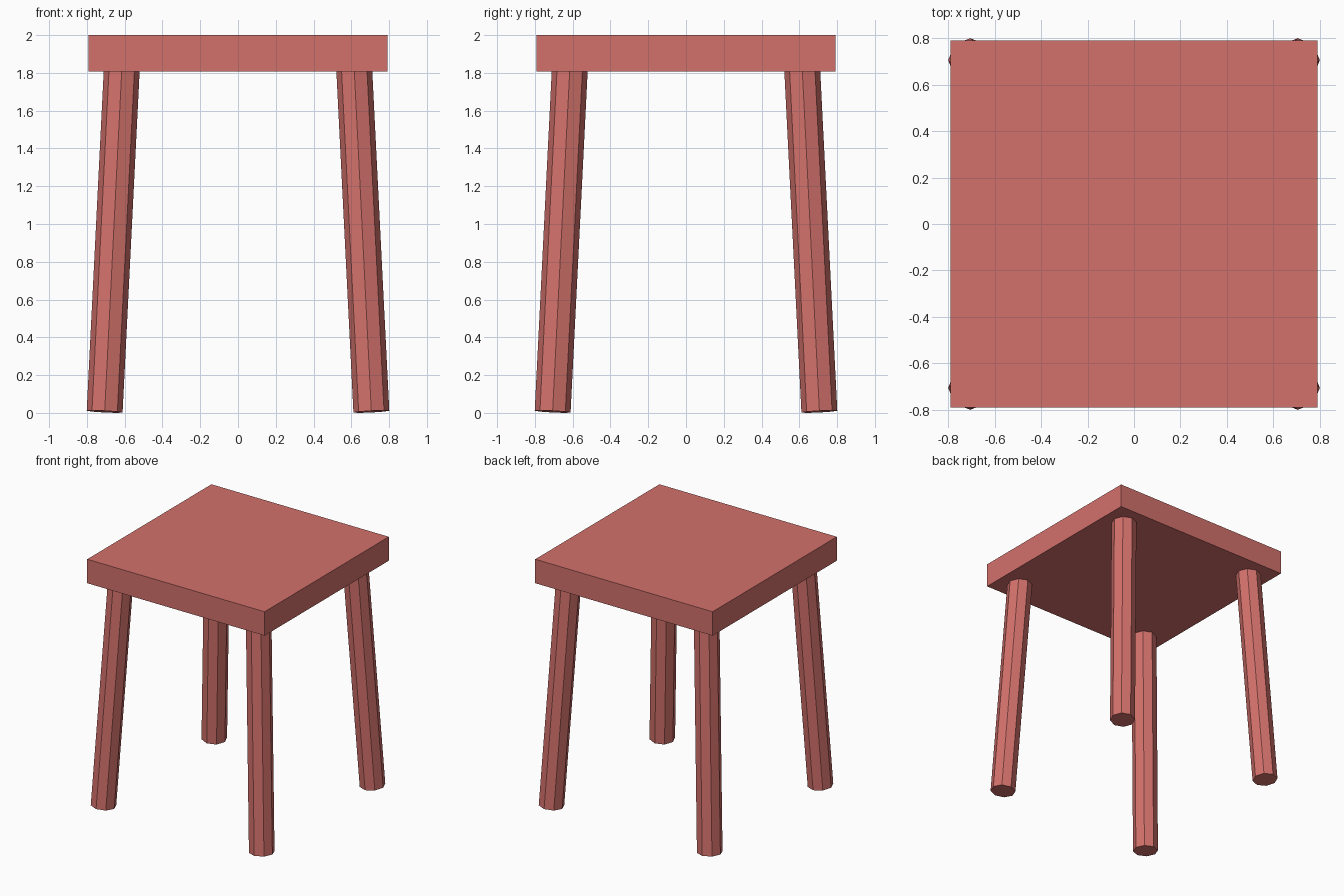
import bpy
from math import sin
from mathutils import Euler, Vector

cube = bpy.data.objects.get("Cube")
if cube:
    bpy.data.objects.remove(cube, do_unlink=True)

# Material
red = bpy.data.materials.new("dusty red")
red.use_nodes = True
COLOUR = (0.65, 0.165, 0.148, 1)
red.diffuse_color = COLOUR
red.node_tree.nodes["Principled BSDF"].inputs["Base Color"].default_value = COLOUR

SEAT_WIDTH, SEAT_BOTTOM, HEIGHT = 1.583, 1.807, 2.0
LEG_RADIUS, LEG_LENGTH, LEG_FOOT, SPLAY = 0.095, 1.86, 0.706, 0.05


def finish(name):
    obj = bpy.context.object
    obj.name = obj.data.name = name
    obj.data.materials.append(red)
    return obj


# Square slab seat
thickness = HEIGHT - SEAT_BOTTOM
bpy.ops.mesh.primitive_cube_add(size=1, location=(0, 0, HEIGHT - thickness / 2))
seat = finish("seat")
seat.scale = (SEAT_WIDTH, SEAT_WIDTH, thickness)

# Four splayed octagonal legs, ends square to their own axis
foot_z = LEG_RADIUS * sin(SPLAY * 2 ** 0.5)
for y, depth_name in ((-1, "front"), (1, "back")):
    for x, side_name in ((-1, "right"), (1, "left")):
        tilt = Euler((y * SPLAY, -x * SPLAY, 0))
        axis = tilt.to_matrix() @ Vector((0, 0, 1))
        foot = Vector((x * LEG_FOOT, y * LEG_FOOT, foot_z))
        bpy.ops.mesh.primitive_cylinder_add(
            vertices=8, radius=LEG_RADIUS, depth=LEG_LENGTH,
            location=foot + axis * LEG_LENGTH / 2, rotation=tilt)
        finish(f"{depth_name}_{side_name}_leg")
